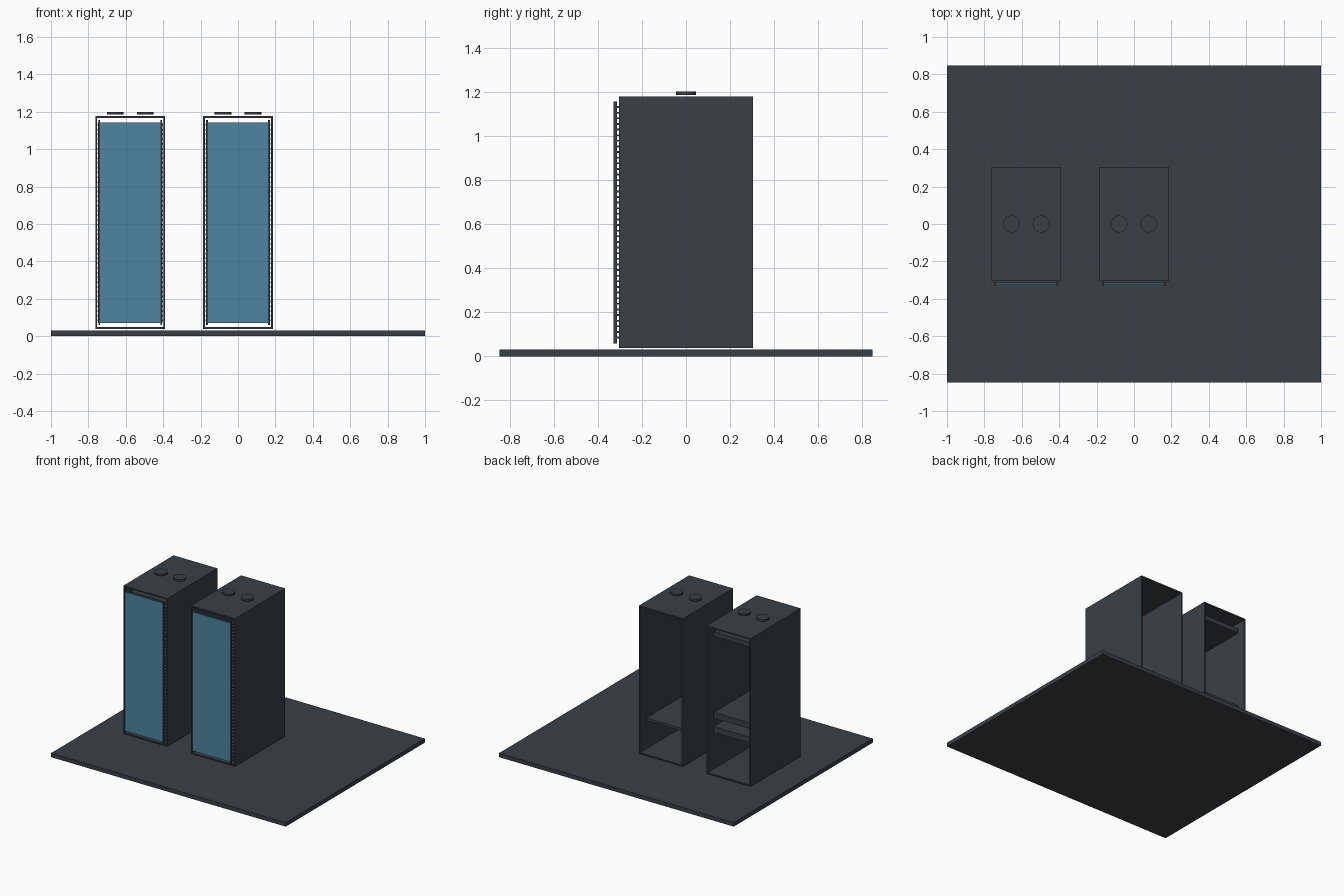
import bpy, bmesh
from mathutils import Matrix, Vector

if "Cube" in bpy.data.objects:
    bpy.data.objects.remove(bpy.data.objects["Cube"])


def material(name, rgb):
    m = bpy.data.materials.new(name)
    m.diffuse_color = (*rgb, 1.0)
    m.use_nodes = True
    m.node_tree.nodes["Principled BSDF"].inputs["Base Color"].default_value = m.diffuse_color
    return m


DARK = material("dark slate", (0.042, 0.051, 0.061))
BLUE = material("steel blue", (0.076, 0.235, 0.355))
GREY = material("rail grey", (0.25, 0.24, 0.24))


def boxes(name, mat, specs):
    """One object from boxes given as (x0, x1, y0, y1, z0, z1)."""
    bm = bmesh.new()
    for x0, x1, y0, y1, z0, z1 in specs:
        centre = Vector(((x0 + x1) / 2, (y0 + y1) / 2, (z0 + z1) / 2))
        size = Matrix.Diagonal((x1 - x0, y1 - y0, z1 - z0, 1))
        bmesh.ops.create_cube(bm, size=1, matrix=Matrix.Translation(centre) @ size)
    me = bpy.data.meshes.new(name)
    bm.to_mesh(me)
    bm.free()
    me.materials.append(mat)
    ob = bpy.data.objects.new(name, me)
    bpy.context.collection.objects.link(ob)
    return ob


def pair(cx, inner, outer, y0, y1, z0, z1):
    """The same box on the left and right of a cabinet centre."""
    return [(cx - outer, cx - inner, y0, y1, z0, z1),
            (cx + inner, cx + outer, y0, y1, z0, z1)]


def cabinet(label, cx, units):
    w, d, z0, z1, t = 0.187, 0.305, 0.038, 1.178, 0.010
    # open-backed shell: two sides, top and bottom
    boxes(label + "_shell", DARK,
          pair(cx, w - t, w, -d, d, z0, z1) +
          [(cx - w + t, cx + w - t, -d, d, z1 - t, z1),
           (cx - w + t, cx + w - t, -d, d, z0, z0 + t)])
    # glass door and its slim stiles
    boxes(label + "_door_panel", BLUE,
          [(cx - 0.161, cx + 0.161, -0.322, -0.314, 0.072, 1.143)])
    boxes(label + "_door_stiles", DARK,
          pair(cx, 0.161, 0.170, -0.328, -0.314, 0.059, 1.156))
    # mounting rails with a ladder of small clips
    boxes(label + "_rails", GREY,
          pair(cx, 0.158, 0.172, -0.296, -0.288, 0.072, 1.143))
    clips = []
    for i in range(42):
        z = 0.085 + i * 0.0255
        clips += pair(cx, 0.160, 0.174, -0.312, -0.296, z - 0.004, z + 0.004)
    boxes(label + "_rail_clips", DARK, clips)
    # equipment inside
    boxes(label + "_equipment", DARK,
          [(cx - 0.166, cx + 0.166, -0.25, 0.25, a, b) for a, b in units])
    # round fan caps on the roof
    for i, x in enumerate((cx - 0.08, cx + 0.08)):
        bpy.ops.mesh.primitive_cylinder_add(
            vertices=32, radius=0.045, depth=0.014, location=(x, 0, 1.193))
        cap = bpy.context.object
        cap.name = f"{label}_fan_cap_{i + 1}"
        cap.data.materials.append(DARK)
        bpy.ops.object.shade_smooth_by_angle()


# floor slab
boxes("floor_slab", DARK, [(-1, 1, -0.847, 0.847, 0, 0.031)])

cabinet("left_cabinet", -0.576, [(0.45, 0.495), (0.34, 0.385), (1.08, 1.115)])
cabinet("middle_cabinet", 0.0, [(0.278, 0.298)])
